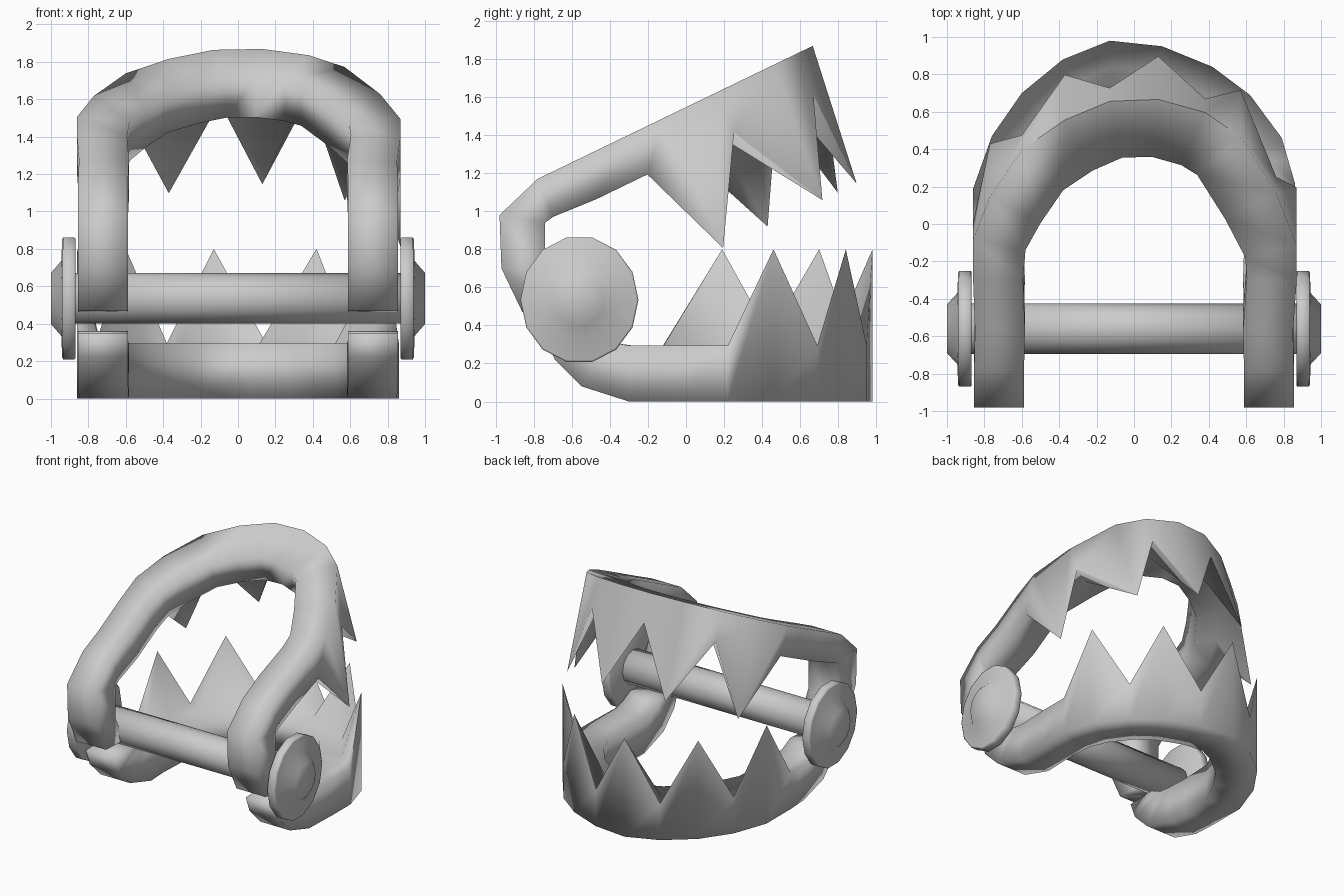
import bpy, bmesh, math
from mathutils import Vector

if "Cube" in bpy.data.objects:
    bpy.data.objects.remove(bpy.data.objects["Cube"])

steel = bpy.data.materials.new("grey_steel")
steel.diffuse_color = (0.6, 0.6, 0.6, 1)
steel.use_nodes = True
steel.node_tree.nodes["Principled BSDF"].inputs["Base Color"].default_value = steel.diffuse_color

TIP = 0.80       # height of the teeth
TOOTH = 0.45     # share of the bar width taken by a tooth's base

# outer outlines of the jaws: x, y, is a tooth tip
LOWER = [(.85, -.30, 0), (.86, .0, 0), (.86, .22, 0), (.79, .46, 1), (.62, .69, 0),
         (.42, .84, 1), (.15, .95, 0), (-.13, .98, 1), (-.38, .88, 0), (-.60, .70, 1),
         (-.76, .47, 0), (-.86, .19, 1), (-.86, -.12, 0), (-.85, -.30, 0)]
UPPER = [(.85, -.30, 0), (.86, .0, 0), (.86, .22, 0), (.77, .45, 1), (.60, .70, 0),
         (.37, .86, 1), (.13, .96, 0), (-.13, .97, 1), (-.38, .90, 0), (-.57, .77, 1),
         (-.76, .47, 0), (-.87, .19, 1), (-.87, .0, 0), (-.85, -.30, 0)]
# box section: share of width inward, share of height
BOX = [(0, 0), (0, 1), (TOOTH, 1), (1, 1), (1, 0)]


def finish(name, bm, angle=95):
    bmesh.ops.recalc_face_normals(bm, faces=bm.faces)
    me = bpy.data.meshes.new(name)
    bm.to_mesh(me)
    bm.free()
    me.materials.append(steel)
    ob = bpy.data.objects.new(name, me)
    bpy.context.collection.objects.link(ob)
    bpy.ops.object.select_all(action='DESELECT')
    ob.select_set(True)
    bpy.context.view_layer.objects.active = ob
    bpy.ops.object.shade_smooth_by_angle(angle=math.radians(angle))
    return ob


def loft(bm, rings):
    rows = [[bm.verts.new(p) for p in r] for r in rings]
    n = len(rows[0])
    for a, b in zip(rows, rows[1:]):
        for i in range(n):
            j = (i + 1) % n
            bm.faces.new((a[i], a[j], b[j], b[i]))
    bm.faces.new(rows[0])
    bm.faces.new(rows[-1])


def jaw(name, outline, crown, place, legs, flip):
    # legs: (outer y, z), (inner y, z) pairs from the bow to the free end
    def leg_ring(pair, side):
        o, i = Vector(pair[0]), Vector(pair[1])
        return [(side * (.855 - .267 * a), *o.lerp(i, b)) for a, b in BOX]

    rings = []
    pts = [Vector(p[:2]) for p in outline]
    for k, (x, y, tip) in enumerate(outline):
        t = pts[min(k + 1, len(pts) - 1)] - pts[max(k - 1, 0)]
        # the bow grows wider toward the back
        width = .267 + .042 * min(1, max(0, y / .5))
        inward = Vector((-t.y, t.x)).normalized() * width
        rim = TIP if tip else crown
        rings.append([place(x + inward.x * a, y + inward.y * a, z)
                      for a, z in ((0, 0), (0, rim), (TOOTH, crown), (1, crown), (1, 0))])
    first = -1 if flip else 1
    rings = ([leg_ring(p, first) for p in reversed(legs)] + rings
             + [leg_ring(p, -first) for p in legs])
    bm = bmesh.new()
    loft(bm, rings)
    finish(name, bm)


# lower jaw lies flat, its legs curl up
jaw("lower_jaw", LOWER, .295, lambda x, y, z: (x, y, z),
    [((-.55, .08), (-.40, .31)), ((-.69, .22), (-.47, .345)), ((-.74, .35), (-.50, .36))], False)


# upper jaw is a similar bow, turned over and raised
def raised(x, y, z):
    z *= .94
    y += .11 * max(0, y) * (1 - z / .75)
    return (-x, -.78 + (y + .53) * .9 + z * .435, 1.17 + (y + .53) * .435 - z * .9)


jaw("upper_jaw", UPPER, .245, raised,
    [((-.78, 1.17), (-.70, .97)), ((-.98, .98), (-.74, .94)),
     ((-.97, .70), (-.74, .68)), ((-.86, .47), (-.62, .46))], True)


# turned parts on the hinge line: (x, radius) profiles
def turned(name, profile, sides, tall=1.0):
    bm = bmesh.new()
    loft(bm, [[(x, -.56 + r * math.cos(2 * math.pi * i / sides),
                .535 + tall * r * math.sin(2 * math.pi * i / sides)) for i in range(sides)]
              for x, r in profile])
    finish(name, bm)


turned("hinge_bar", [(-.9, .135), (.9, .135)], 12)
for side, label in ((-1, "left"), (1, "right")):
    # disc and its raised cap in one turned piece
    turned(label + "_hinge_disc", [(side * x, r) for x, r in (
        (.87, .305), (.875, .31), (.935, .31), (.94, .30), (.945, .19), (1.0, .13))], 14, 1.08)
